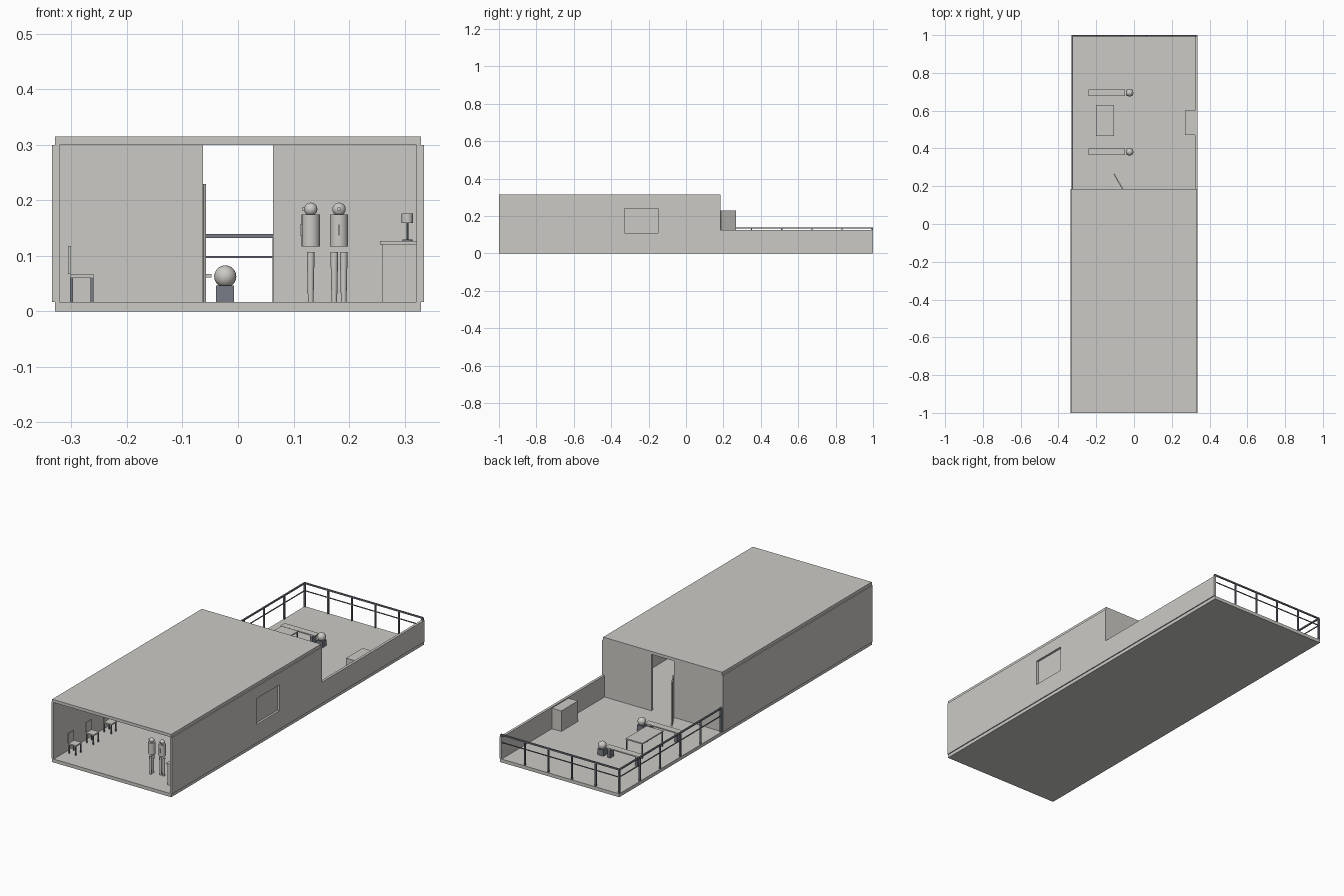
import bpy, bmesh, math
from mathutils import Matrix, Vector

cube = bpy.data.objects.get("Cube")
if cube:
    bpy.data.objects.remove(cube, do_unlink=True)


def material(name, rgb):
    m = bpy.data.materials.new(name)
    m.use_nodes = True
    m.diffuse_color = (*rgb, 1)
    m.node_tree.nodes["Principled BSDF"].inputs["Base Color"].default_value = (*rgb, 1)
    return m


LIGHT = material("light warm grey", (0.60, 0.59, 0.56))
DARK = material("dark slate grey", (0.19, 0.20, 0.24))


def finish(name, bm, mat, smooth=False):
    bmesh.ops.recalc_face_normals(bm, faces=bm.faces)
    mesh = bpy.data.meshes.new(name)
    bm.to_mesh(mesh)
    bm.free()
    mesh.materials.append(mat)
    ob = bpy.data.objects.new(name, mesh)
    bpy.context.collection.objects.link(ob)
    if smooth:
        bpy.ops.object.select_all(action='DESELECT')
        ob.select_set(True)
        bpy.context.view_layer.objects.active = ob
        bpy.ops.object.shade_smooth_by_angle()
    return ob


def box(name, x, y, z, mat=LIGHT):
    """Box from (low, high) ranges on each axis."""
    bm = bmesh.new()
    bmesh.ops.create_cube(bm, size=1)
    lo, hi = (Vector(p) for p in zip(x, y, z))
    bmesh.ops.scale(bm, vec=hi - lo, verts=bm.verts)
    bmesh.ops.translate(bm, vec=(lo + hi) / 2, verts=bm.verts)
    return finish(name, bm, mat)


def around(c, width):
    return (c - width / 2, c + width / 2)


def cone(name, x, y, z, r_low, r_high, mat=LIGHT, sides=16):
    bm = bmesh.new()
    bmesh.ops.create_cone(bm, cap_ends=True, segments=sides, radius1=r_low, radius2=r_high,
                          depth=z[1] - z[0], matrix=Matrix.Translation((x, y, sum(z) / 2)))
    return finish(name, bm, mat, True)


def ball(name, x, y, z, r):
    bm = bmesh.new()
    bmesh.ops.create_uvsphere(bm, u_segments=16, v_segments=10, radius=r,
                              matrix=Matrix.Translation((x, y, z)))
    return finish(name, bm, LIGHT, True)


FLOOR, CEIL = 0.017, 0.3
OUT, INN = 0.335, 0.322
BACK = 0.185

# Shell: floor, roof, side walls and rear wall halves beside the doorway
box("floor_slab", (-0.33, 0.33), (-1, 1), (0, FLOOR))
box("roof_slab", (-0.33, 0.33), (-1, BACK), (CEIL, 0.315))
box("right_wall", (-OUT, -INN), (-1, BACK), (FLOOR, CEIL))
for side, x in (("right", (-INN, -0.063)), ("left", (0.063, INN))):
    box("rear_wall_" + side, x, (BACK - 0.013, BACK), (FLOOR, CEIL))

# Left wall steps down to a terrace parapet
bm = bmesh.new()
outline = [(-1, FLOOR), (1, FLOOR), (1, 0.125), (BACK, 0.125), (BACK, CEIL), (-1, CEIL)]
face = bm.faces.new([bm.verts.new((INN, y, z)) for y, z in outline])
side = bmesh.ops.extrude_face_region(bm, geom=[face])
bmesh.ops.translate(bm, vec=(OUT - INN, 0, 0),
                    verts=[g for g in side["geom"] if isinstance(g, bmesh.types.BMVert)])
left_wall = finish("left_wall", bm, LIGHT)

# Recessed window in the left wall
cutter = box("window_cutter", (INN + 0.002, OUT + 0.05), (-0.33, -0.15), (0.11, 0.24))
cutter.hide_render = True
cutter.hide_viewport = True
cutter.display_type = 'WIRE'
cut = left_wall.modifiers.new("window_recess", 'BOOLEAN')
cut.operation = 'DIFFERENCE'
cut.solver = 'EXACT'
cut.object = cutter

# Open door, swung out onto the terrace
door = box("open_door", (0, 0.093), (-0.003, 0.003), (FLOOR, 0.23))
door.location = (-0.06, BACK, 0)
door.rotation_euler.z = math.radians(120)

# Terrace railing along the back and right edges
RAIL_X, RAIL_Y = -0.327, 0.995
for i in range(6):
    t = i / 5
    w = 0.01 if i in (0, 5) else 0.006
    box("back_rail_post", around(RAIL_X + t * 0.654, w), around(RAIL_Y, 0.008),
        (FLOOR, 0.135), DARK)
    if i < 5:
        box("side_rail_post", around(RAIL_X, 0.008), around(BACK + 0.005 + t * 0.805, w),
            (FLOOR, 0.135), DARK)
for z, w in ((0.136, 0.007), (0.098, 0.004)):
    box("back_rail", (-0.33, 0.33), around(RAIL_Y, w), around(z, w), DARK)
    box("side_rail", around(RAIL_X, w), (BACK, 0.998), around(z, w), DARK)

# Two loungers with reclining figures
for y in (0.382, 0.695):
    box("lounger_board", (-0.24, -0.048), around(y, 0.034), (0.061, 0.067))
    ball("lounger_head", -0.023, y, 0.063, 0.02)
    box("lounger_head_block", (-0.04, -0.007), around(y, 0.033), (FLOOR, 0.047), DARK)
    for x in (-0.07, -0.22):
        box("lounger_support", around(x, 0.014), around(y, 0.03), (FLOOR, 0.061), DARK)

# Terrace table and cabinet
box("table_top", (-0.2, -0.107), (0.465, 0.63), (0.088, 0.094))
for x in (-0.196, -0.111):
    for y in (0.469, 0.626):
        box("table_leg", around(x, 0.005), around(y, 0.005), (FLOOR, 0.088), DARK)
box("terrace_cabinet", (0.27, INN), (0.47, 0.602), (FLOOR, 0.12))

# Row of chairs along the right wall
for y in (-0.89, -0.75, -0.61):
    box("chair_seat", (-0.303, -0.26), around(y, 0.044), (0.061, 0.067))
    box("chair_back", (-0.306, -0.301), around(y, 0.044), (0.067, 0.118))
    for x in (-0.3, -0.263):
        for s in (-1, 1):
            box("chair_leg", around(x, 0.005), around(y + s * 0.019, 0.005), (FLOOR, 0.061), DARK)

# Desk with lamp by the left wall
box("desk_body", (0.26, INN), (-0.93, -0.77), (FLOOR, 0.121))
box("desk_top", (0.256, INN), (-0.935, -0.765), (0.121, 0.127))
cone("lamp_base", 0.305, -0.85, (0.127, 0.13), 0.009, 0.009, DARK)
cone("lamp_stem", 0.305, -0.85, (0.13, 0.16), 0.0018, 0.0018, DARK, 8)
cone("lamp_shade", 0.305, -0.85, (0.159, 0.176), 0.01, 0.01)


# Standing figures; (dx, dy) is the direction each one faces
def figure(x, y, dx, dy):
    cone("figure_body", x, y, (0.117, 0.175), 0.0165, 0.0165)
    ball("figure_head", x, y, 0.184, 0.012)
    for s in (-1, 1):
        cone("figure_leg", x - dy * s * 0.0085, y + dx * s * 0.0085, (FLOOR, 0.107), 0.005, 0.007)
    for name, reach, w, z in (("figure_nose", 0.013, 0.005, (0.182, 0.187)),
                              ("figure_front", 0.017, 0.004, (0.137, 0.157))):
        box(name, around(x + dx * reach, w), around(y + dy * reach, w), z)


figure(0.131, -0.87, -1, 0)
figure(0.182, -0.86, 0, -1)
